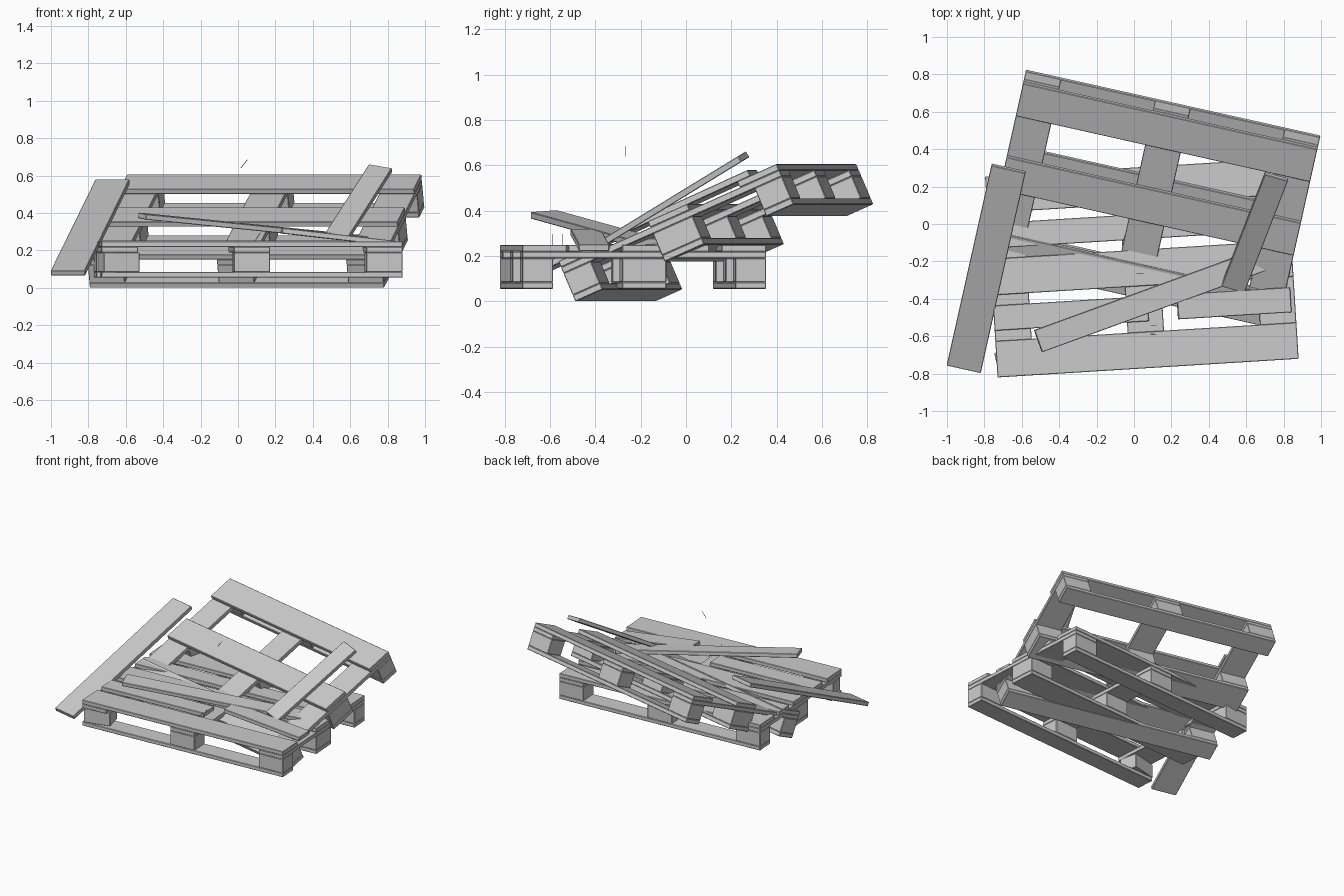
import bpy, bmesh
from math import radians
from mathutils import Matrix, Vector, Euler

if "Cube" in bpy.data.objects:
    bpy.data.objects.remove(bpy.data.objects["Cube"])

K = 1.344            # scale of a 1.2 x 0.8 pallet
L, D = 1.2 * K, 0.8 * K
T = 0.022 * K        # board thickness
BH = 0.078 * K       # block height
WIDE, NARROW = 0.145 * K, 0.1 * K


def place(loc, rot=(0, 0, 0)):
    return Matrix.Translation(loc) @ Euler([radians(a) for a in rot], 'XYZ').to_matrix().to_4x4()


def box(name, size, matrix):
    """Slightly chamfered timber, centred on its matrix."""
    bm = bmesh.new()
    bmesh.ops.create_cube(bm, size=1)
    bmesh.ops.scale(bm, vec=size, verts=bm.verts)
    bmesh.ops.bevel(bm, geom=bm.edges[:], offset=0.003, segments=1, affect='EDGES')
    me = bpy.data.meshes.new(name)
    bm.to_mesh(me)
    bm.free()
    ob = bpy.data.objects.new(name, me)
    bpy.context.collection.objects.link(ob)
    ob.matrix_world = matrix
    return ob


def pallet(prefix, base, deck, twisted=None):
    """deck lists (row index, x start, x end, tilt in degrees, lift)."""
    # three runners: bottom board and three blocks each
    for r, (y, w) in enumerate([(-(D - NARROW) / 2, NARROW), (0, WIDE), ((D - NARROW) / 2, NARROW)]):
        box(f"{prefix}_bottom_board", (L, w, T), base @ place((0, y, T / 2)))
        for c in range(3):
            x = (c - 1) * (L - WIDE) / 2
            turn, push = (10, 0.015) if (r, c) == twisted else (0, 0)
            box(f"{prefix}_block", (WIDE, w, BH),
                base @ place((x, y + push, T + BH / 2), (0, 0, turn)))
    # cross boards over the blocks
    for c in range(3):
        box(f"{prefix}_cross_board", (WIDE, D, T),
            base @ place(((c - 1) * (L - WIDE) / 2, 0, T * 1.5 + BH)))
    # top boards
    gap = (D - 3 * WIDE - 2 * NARROW) / 4
    step = (WIDE + NARROW) / 2 + gap
    for row, x0, x1, tilt, lift in deck:
        w = WIDE if row % 2 == 0 else NARROW
        box(f"{prefix}_top_board", (x1 - x0, w, T),
            base @ place(((x0 + x1) / 2, (row - 2) * step, T * 2.5 + BH + lift), (0, tilt, 0)))


H = L / 2
# flat pallet with a snapped second board
pallet("lower_pallet", place((0.042, -0.234, 0.055), (0, 0, 3.55)),
       [(0, -H, H, 0, 0), (1, -H, 0.02, 0, 0), (1, 0.175, 0.785, 6.5, 0.037),
        (2, -H, H, 0, 0), (3, -H, H, 0, 0), (4, -H, H, 0, 0)], twisted=(0, 0))

# leaning pallet with two boards missing
pallet("leaning_pallet", place((0.1025, 0.169, 0.214), (23.5, 0, -12.6)),
       [(0, -H, H, 0, 0), (2, -H, H, 0, 0), (4, -H, H, 0, 0)])

# loose planks
box("left_loose_plank", (0.187, 1.2, T), place((-0.79, -0.237, 0.322), (24, 0, -12.6)))
box("front_loose_plank", (1.3, 0.125, T), place((0.095, -0.405, 0.322), (4, 5.4, 20)))
d = Vector((0.235, 0.605, 0.37)).normalized()
n = Vector((0, -0.52, 0.855)).normalized()
n = (n - d * n.dot(d)).normalized()
w = d.cross(n)
m = Matrix((w, d, n)).transposed().to_4x4()
box("right_loose_plank", (0.13, 0.74, T), Matrix.Translation((0.645, -0.045, 0.455)) @ m)

# bent-out nails
for a, b in [((0.015, -0.265, 0.64), (0.05, -0.265, 0.685)),
             ((0.09, -0.545, 0.25), (0.12, -0.545, 0.295)),
             ((0.09, -0.59, 0.25), (0.12, -0.59, 0.295))]:
    a, b = Vector(a), Vector(b)
    bpy.ops.mesh.primitive_cylinder_add(vertices=6, radius=0.0018, depth=(b - a).length,
                                        location=(a + b) / 2,
                                        rotation=(b - a).to_track_quat('Z', 'Y').to_euler())
    bpy.context.object.name = "nail"
